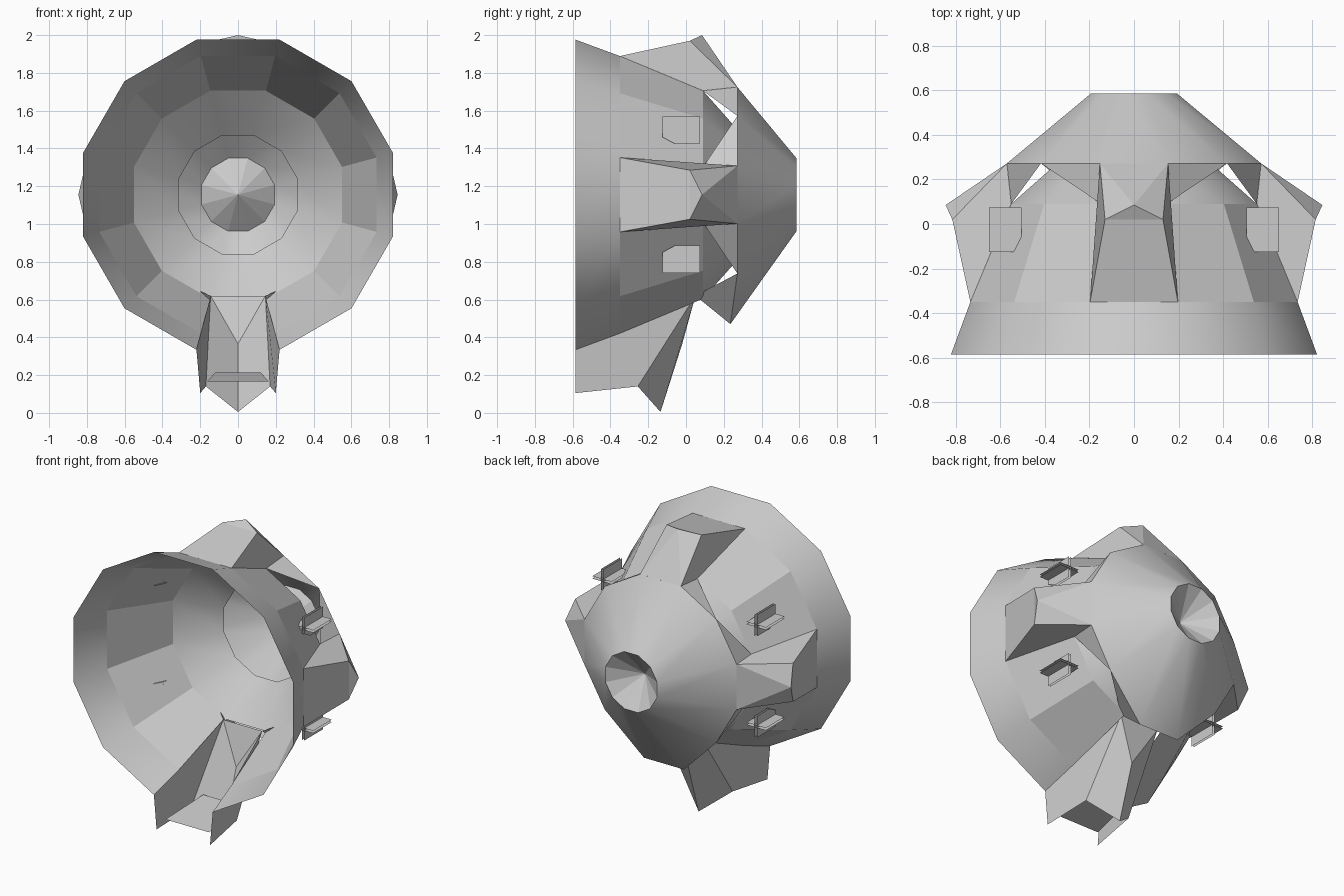
import bpy, math

if "Cube" in bpy.data.objects:
    bpy.data.objects.remove(bpy.data.objects["Cube"])

CZ = 1.155
grey = bpy.data.materials.new("light grey")
grey.diffuse_color = (0.6, 0.6, 0.6, 1)
grey.use_nodes = True
grey.node_tree.nodes["Principled BSDF"].inputs["Base Color"].default_value = grey.diffuse_color


def make(name, polys, smooth=False):
    """Build an object from polygons given as point lists, sharing equal points."""
    index, faces = {}, []
    for poly in polys:
        faces.append([index.setdefault(tuple(round(c, 4) for c in p), len(index))
                      for p in poly])
    mesh = bpy.data.meshes.new(name)
    mesh.from_pydata(list(index), [], faces)
    mesh.materials.append(grey)
    ob = bpy.data.objects.new(name, mesh)
    bpy.context.collection.objects.link(ob)
    if smooth:
        bpy.ops.object.select_all(action='DESELECT')
        ob.select_set(True)
        bpy.context.view_layer.objects.active = ob
        bpy.ops.object.shade_smooth_by_angle(angle=math.radians(35))
    return ob


def ring(r, y, k):
    """Corner k of a 12-sided ring around the y axis."""
    a = math.radians(30 * k - 15)
    return (r * math.cos(a), y, CZ + r * math.sin(a))


def turn(p, deg):
    """Place a point (tangent, y, radius) at an angle around the dish axis."""
    a = math.radians(deg)
    t, y, r = p
    return (r * math.cos(a) - t * math.sin(a), y, CZ + r * math.sin(a) + t * math.cos(a))


def mirror(polys):
    return polys + [[(-x, y, z) for x, y, z in reversed(p)] for p in polys]


def band(a, b, skip=()):
    return [[ring(*a, k), ring(*a, k + 1), ring(*b, k + 1), ring(*b, k)]
            for k in range(12) if k not in skip]


RIM, MID, INNER, HOLE = (0.85, -0.585), (0.76, -0.35), (0.57, 0.09), (0.325, 0.30)
SKIRT, CAP = (0.59, 0.272), (0.2, 0.585)
BOTTOM = 9

# Dish: rim, flat panels and inner funnel, open at the bottom sector
make("dish_rim", band(RIM, MID, [BOTTOM]), True)
make("dish_panels", band(MID, INNER, [BOTTOM]))
make("dish_funnel", band(INNER, HOLE), True)

# Rear cone with a dropped lip at the bottom and a sunken cap
lip = (0.15, 0.235, 0.47)
lip_l = (-0.15, 0.235, 0.47)
cone = band(SKIRT, CAP, [8, 9, 10])
cone += [[lip_l, lip, ring(*CAP, 10), ring(*CAP, 9)]]
cone += mirror([[lip, ring(*SKIRT, 11), ring(*CAP, 11), ring(*CAP, 10)]])
make("rear_cone", cone, True)
make("cone_cap", [[ring(*CAP, k), ring(*CAP, k + 1), (0, 0.435, CZ)] for k in range(12)])

# Triangular webs joining the dish to the cone
webs = []
for q in (0, 3, 6, 9):
    if q != 9:
        webs.append([ring(*INNER, q), ring(*SKIRT, q), ring(*SKIRT, q - 1)])
        webs.append([ring(*INNER, q + 1), ring(*SKIRT, q + 2), ring(*SKIRT, q + 1)])
webs += mirror([[(0.145, 0.05, 0.62), lip, ring(*SKIRT, 11)]])
make("joining_webs", webs)

# Raised ramps on the top and both sides
for name, deg in (("right_ramp", 0), ("top_ramp", 90), ("left_ramp", 180)):
    polys = []
    ml, mr = (-0.197, -0.35, 0.734), (0.197, -0.35, 0.734)
    tl, tr = (-0.13, 0.02, 0.815), (0.13, 0.02, 0.815)
    tip = (0, 0.085, 0.845)
    bl, br = (-0.153, 0.272, 0.57), (0.153, 0.272, 0.57)
    il, ir = (-0.148, 0.09, 0.551), (0.148, 0.09, 0.551)
    shape = [[ml, mr, tr, tl], [tl, tr, tip], [tip, br, bl], [tip, tr, br], [tip, bl, tl],
             [mr, ir, br, tr], [ml, tl, bl, il]]
    make(name, [[turn(p, deg) for p in poly] for poly in shape])

# Chute at the bottom: side walls, back with a pointed keel, floor
shoulder = (0.145, 0.05, 0.62)
knee, foot, keel, crease = (0.15, -0.02, 0.365), (0.17, -0.255, 0.14), (0, -0.135, 0.005), (0, -0.02, 0.365)
wall = [ring(*RIM, 10), (0.2, -0.585, 0.105), foot, shoulder, ring(*MID, 10)]
make("chute_walls", mirror([wall]))
make("chute_back", mirror([[shoulder, (0, 0.05, 0.62), crease],
                           [shoulder, crease, keel, foot]]))
make("chute_floor", [[(-0.165, -0.54, 0.165), (0.165, -0.54, 0.165),
                      (0.12, -0.2, 0.215), (-0.12, -0.2, 0.215)]])

# Small crossed fins on the diagonal panels, inner front corner cut off
for side, sx in (("right", 1), ("left", -1)):
    for level, sz in (("upper", 1), ("lower", -1)):
        polys = []
        outline = [(0.075, 0.075), (-0.07, 0.075), (-0.07, -0.06), (-0.035, -0.125), (0.075, -0.125)]
        cx, cz = 0.575, 0.34
        for off in (-0.008, 0.008):
            polys.append([(sx * (cx + u), y, CZ + sz * (cz + off)) for u, y in outline])
            polys.append([(sx * (cx + off), y, CZ + sz * (cz + u)) for u, y in outline])
        make(f"{level}_{side}_fin", polys)
